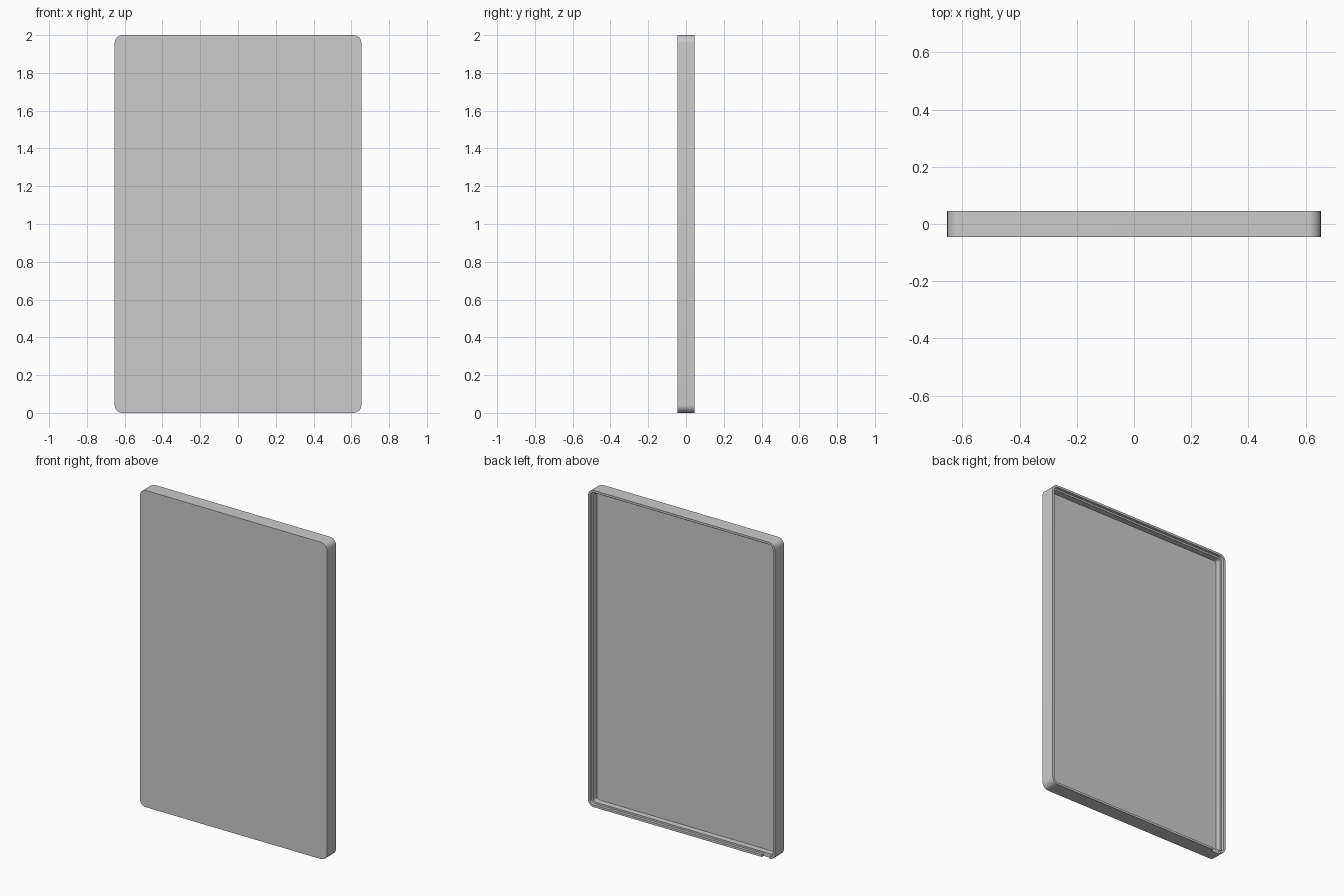
import bpy, bmesh
from math import pi, cos, sin

cube = bpy.data.objects.get("Cube")
if cube:
    bpy.data.objects.remove(cube, do_unlink=True)

HALF_W, HALF_D, HALF_H, RADIUS = 0.653, 0.0455, 1.0, 0.042
LIP, LEDGE = 0.014, 0.025        # distances in from the outer edge
STEP, DEPTH = 0.018, 0.055       # distances in from the open back
SEGMENTS = 8

grey = bpy.data.materials.new("plain grey")
grey.use_nodes = True
grey.diffuse_color = (0.6, 0.6, 0.6, 1)
grey.node_tree.nodes["Principled BSDF"].inputs["Base Color"].default_value = (0.6, 0.6, 0.6, 1)


def rounded_ring(bm, inset, y):
    """Rounded rectangle of vertices in the xz plane."""
    r = RADIUS - inset
    cx, cz = HALF_W - RADIUS, HALF_H - RADIUS
    ring = []
    for quarter, (sx, sz) in enumerate([(1, 1), (-1, 1), (-1, -1), (1, -1)]):
        for i in range(SEGMENTS + 1):
            a = (quarter + i / SEGMENTS) * pi / 2
            ring.append(bm.verts.new((sx * cx + r * cos(a), y, HALF_H + sz * cz + r * sin(a))))
    return ring


# Shallow tray: closed front, stepped rim around the open back
bm = bmesh.new()
back = HALF_D
profile = [(0, -back), (0, back), (LIP, back), (LIP, back - STEP),
           (LEDGE, back - STEP), (LEDGE, back - DEPTH)]
rings = [rounded_ring(bm, inset, y) for inset, y in profile]
for a, b in zip(rings, rings[1:]):
    for i in range(len(a)):
        j = (i + 1) % len(a)
        bm.faces.new((a[i], a[j], b[j], b[i]))
bm.faces.new(rings[0])
bm.faces.new(rings[-1])
bmesh.ops.recalc_face_normals(bm, faces=bm.faces)
mesh = bpy.data.meshes.new("cover_tray")
bm.to_mesh(mesh)
bm.free()
mesh.materials.append(grey)
tray = bpy.data.objects.new("cover_tray", mesh)
bpy.context.collection.objects.link(tray)

# Pry notch through the lower lip
bpy.ops.mesh.primitive_cube_add(size=1, location=(-0.588, back, 0))
cutter = bpy.context.object
cutter.name = "notch_cutter"
cutter.scale = (0.055, 2 * STEP, 0.04)
cutter.hide_render = True
cutter.data.materials.append(grey)
notch = tray.modifiers.new("notch", "BOOLEAN")
notch.operation = "DIFFERENCE"
notch.solver = "EXACT"
notch.object = cutter

bpy.ops.object.select_all(action="DESELECT")
tray.select_set(True)
bpy.context.view_layer.objects.active = tray
bpy.ops.object.modifier_apply(modifier="notch")
bpy.data.objects.remove(cutter, do_unlink=True)
bpy.ops.object.shade_smooth_by_angle(angle=pi / 6)
